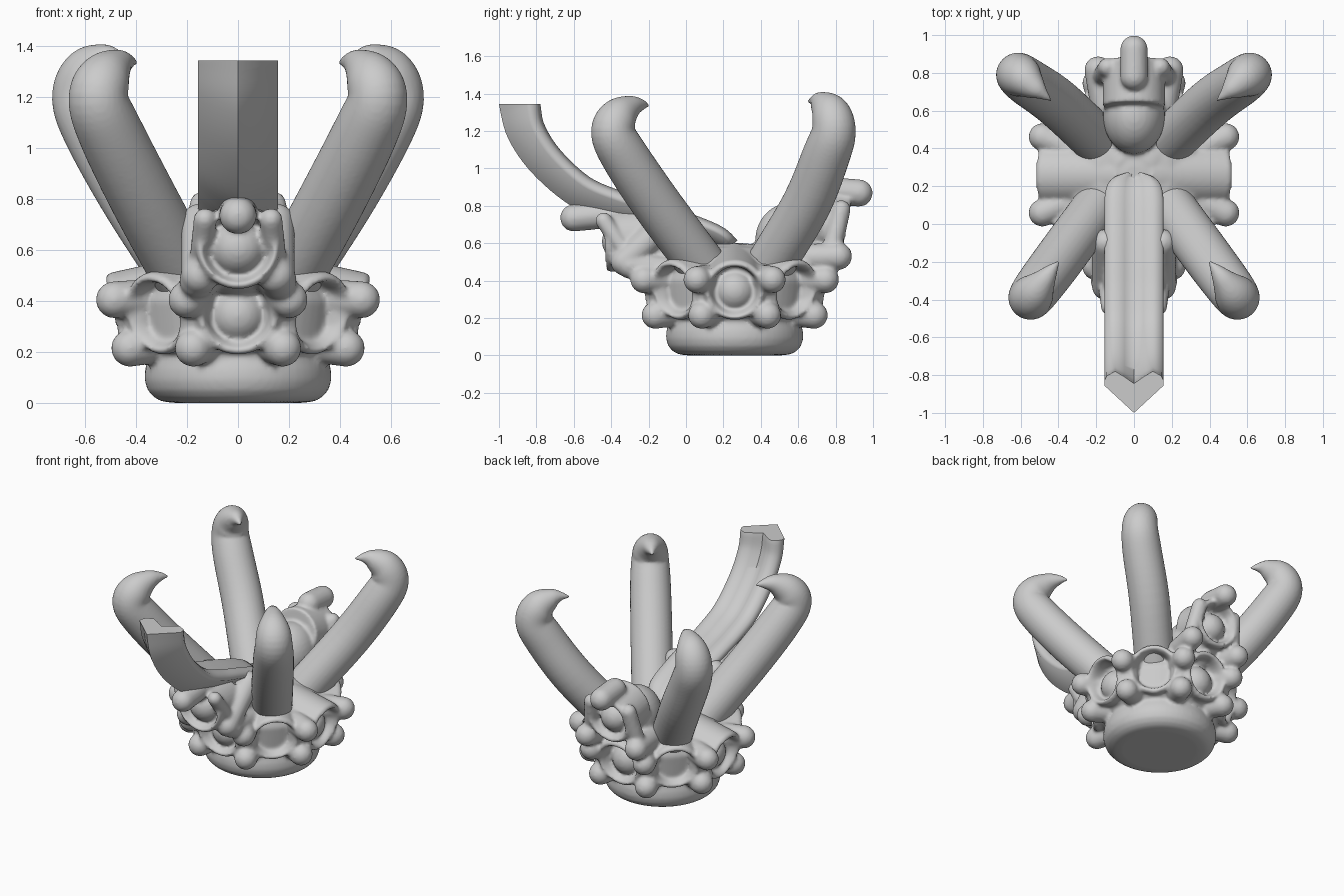
import bpy, bmesh, math
from mathutils import Vector

if "Cube" in bpy.data.objects:
    bpy.data.objects.remove(bpy.data.objects["Cube"])

C = Vector((0, 0.26, 0))   # axis of the body
UP = Vector((0, 0, 1))


def finish(name, bm, angle=40):
    bmesh.ops.remove_doubles(bm, verts=bm.verts, dist=1e-5)
    bmesh.ops.recalc_face_normals(bm, faces=bm.faces)
    me = bpy.data.meshes.new(name)
    bm.to_mesh(me)
    bm.free()
    ob = bpy.data.objects.new(name, me)
    bpy.context.collection.objects.link(ob)
    bpy.ops.object.select_all(action='DESELECT')
    ob.select_set(True)
    bpy.context.view_layer.objects.active = ob
    bpy.ops.object.shade_smooth_by_angle(angle=math.radians(angle))
    return ob


def blend(ob, voxel, steps):
    # melt overlapping volumes into one smooth skin
    m = ob.modifiers.new("remesh", 'REMESH')
    m.mode, m.voxel_size, m.use_smooth_shade = 'VOXEL', voxel, True
    s = ob.modifiers.new("smooth", 'SMOOTH')
    s.factor, s.iterations = 0.5, steps


def skin(bm, rings):
    n = len(rings[0])
    vs = [[bm.verts.new(p) for p in r] for r in rings]
    for a, b in zip(vs, vs[1:]):
        for i in range(n):
            j = (i + 1) % n
            bm.faces.new((a[i], a[j], b[j], b[i]))
    bm.faces.new(vs[0])
    bm.faces.new(vs[-1])


def lathe(name, profile, start, axis=(0, 0, 1), seg=32):
    # profile of (radius, distance along axis)
    q = Vector(axis).to_track_quat('Z', 'Y')
    bm = bmesh.new()
    skin(bm, [[Vector(start) + q @ Vector((r * math.cos(2 * math.pi * i / seg),
                                           r * math.sin(2 * math.pi * i / seg), h))
               for i in range(seg)] for r, h in profile])
    return finish(name, bm)


def capsule(name, a, b, r):
    a, b = Vector(a), Vector(b)
    L = (b - a).length
    arc = [(r * math.cos(t * math.pi / 16), r * math.sin(t * math.pi / 16)) for t in range(8)]
    prof = [(x, -h) for x, h in reversed(arc)] + [(x, L + h) for x, h in arc]
    return lathe(name, prof, a, b - a, 24)


def ring_cell(name, a, b, ro, ri, depth=0.13):
    # tube with a rounded rim and a recessed floor
    a, b = Vector(a), Vector(b)
    L = (b - a).length
    f = L - depth
    prof = [(ro, 0), (ro, L - 0.02), (ro - 0.012, L - 0.004), (ro - 0.025, L),
            (ri + 0.01, L - 0.01), (ri, L - 0.03), (ri * 0.9, f + 0.03), (ri * 0.6, f), (0.002, f - 0.005)]
    return lathe(name, prof, a, b - a, 40)


def smooth_path(pts, n=6):
    # Catmull-Rom interpolation
    P = [Vector(p) for p in pts]
    P = [2 * P[0] - P[1]] + P + [2 * P[-1] - P[-2]]
    out = []
    for k in range(1, len(P) - 2):
        a, b, c, d = P[k - 1:k + 3]
        for i in range(n):
            t = i / n
            out.append(0.5 * (2 * b + (c - a) * t + (2 * a - 5 * b + 4 * c - d) * t * t
                              + (3 * b - a - 3 * c + d) * t ** 3))
    return out + [P[-2]]


def tangents(pts):
    return [(pts[min(i + 1, len(pts) - 1)] - pts[max(i - 1, 0)]).normalized() for i in range(len(pts))]


def horn(name, pts, side):
    path = smooth_path([Vector(p) for p in pts])
    pos = [Vector((side * p[0], p[1], p[2])) for p in path]
    across = (pos[-1] - pos[0]).cross(UP).normalized()
    rings = []
    for p, t, v in zip(path, tangents(pos), pos):
        n = across.cross(t).normalized()
        r = max(p[3], 0.004)
        rings.append([v + across * r * math.cos(a) + n * r * math.sin(a)
                      for a in (2 * math.pi * i / 28 for i in range(28))])
    bm = bmesh.new()
    skin(bm, rings)
    blend(finish(name, bm, 60), 0.01, 4)


def ball(name, loc, scale):
    bm = bmesh.new()
    bmesh.ops.create_uvsphere(bm, u_segments=32, v_segments=16, radius=1)
    bmesh.ops.scale(bm, vec=scale, verts=bm.verts)
    bmesh.ops.translate(bm, vec=loc, verts=bm.verts)
    return finish(name, bm)


# base and core
parts = [lathe("base", [(0.25, 0), (0.30, 0.006), (0.33, 0.022), (0.355, 0.05), (0.367, 0.09), (0.365, 0.13),
                        (0.355, 0.17), (0.34, 0.24)], C, seg=64),
         lathe("core", [(0.34, 0.18), (0.385, 0.21), (0.41, 0.40), (0.39, 0.46), (0.33, 0.52),
                        (0.2, 0.575), (0.05, 0.60)], C, seg=64)]

# eight cells around the body, with knobbed ribs between them
for k in range(8):
    a = k * math.pi / 4
    d = Vector((math.cos(a), math.sin(a), 0))
    R = 0.47 if k % 2 else 0.49
    parts.append(ring_cell("cell", C + d * 0.06 + UP * 0.44, C + d * R + UP * 0.345, 0.165, 0.125))
    if k % 2 == 0:
        parts.append(ball("dome", C + d * 0.355 + UP * 0.345, (0.11,) * 3))
    a += math.pi / 8
    d = Vector((math.cos(a), math.sin(a), 0))
    parts += [capsule("upper_knob", C + d * 0.25 + UP * 0.42, C + d * 0.525 + UP * 0.405, 0.073),
              capsule("lower_knob", C + d * 0.25 + UP * 0.24, C + d * 0.46 + UP * 0.215, 0.073),
              capsule("rib", C + d * 0.40 + UP * 0.23, C + d * 0.445 + UP * 0.40, 0.06)]

# front upper cell under the spout
parts += [ring_cell("front_cell", (0, -.20, .625), (0, -.44, .61), 0.165, 0.13, 0.10),
          ball("front_neck", (0, -.08, .55), (.17, .24, .14)),
          ball("front_dome", (0, -.34, .61), (.11,) * 3),
          capsule("front_cap", (0, -.40, .755), (0, -.60, .735), 0.073)]

# back upper cell and crest
parts += [ring_cell("back_cell", (0, .62, .735), (0, .865, .69), 0.165, 0.125, 0.11),
          ball("back_neck", (0, .57, .62), (.165, .20, .20)),
          ball("back_dome", (0, .76, .69), (.10,) * 3),
          capsule("back_cap", (0, .78, .88), (0, .925, .868), 0.073)]
for s in (-1, 1):
    parts += [capsule("front_rib", (s * .15, -.10, .71), (s * .15, -.33, .50), 0.073),
              capsule("front_side", (s * .15, -.30, .52), (s * .13, -.44, .72), 0.045),
              capsule("front_support", (s * .15, -.02, .45), (s * .16, -.30, .48), 0.07),
              capsule("back_rib", (s * .15, .58, .52), (s * .19, .815, .53), 0.073),
              capsule("back_side", (s * .18, .77, .53), (s * .14, .83, .78), 0.05)]

# melt all body parts together
bpy.ops.object.select_all(action='DESELECT')
for p in parts:
    p.select_set(True)
bpy.context.view_layer.objects.active = parts[0]
bpy.ops.object.join()
parts[0].name = "lattice_body"
blend(parts[0], 0.012, 4)

# four curling horns
front = [(.18, .11, .45, .13), (.37, -.15, .8, .132), (.50, -.325, 1.06, .128), (.548, -.39, 1.19, .118),
         (.525, -.36, 1.275, .105), (.475, -.295, 1.328, .064), (.43, -.235, 1.34, .03), (.395, -.195, 1.335, .004)]
back = [(.18, .43, .45, .13), (.405, .64, .8, .132), (.56, .75, 1.07, .128), (.613, .79, 1.2, .118),
        (.585, .77, 1.297, .105), (.525, .72, 1.35, .064), (.48, .685, 1.362, .03), (.435, .65, 1.355, .004)]
for s in (-1, 1):
    horn("front_horn", front, s)
    horn("back_horn", back, s)

# long upswept front spout with a chevron section
spine = smooth_path([(0, .235, .57), (0, .16, .63), (0, 0, .69), (0, -.2, .75), (0, -.38, .80), (0, -.57, .88),
                     (0, -.75, 1.04), (0, -.855, 1.2), (0, -.89, 1.345)])
section = [(0, .11), (.157, -.035), (.157, -.06), (.145, -.085), (.1, -.11), (.05, -.08), (0, -.045),
           (-.05, -.08), (-.1, -.11), (-.145, -.085), (-.157, -.06), (-.157, -.035)]
tan = tangents(spine)
tan[-1] = UP
rings = []
for i, (p, t) in enumerate(zip(spine, tan)):
    n = Vector((1, 0, 0)).cross(t)
    s = 0.55 + 0.45 * i / (len(spine) - 1)
    u = min(1, i / 9)
    w = 0.3 + 0.7 * math.sqrt(1 - (1 - u) ** 2)     # rounded root
    rings.append([p + Vector((x * w, 0, 0)) + n * y * s for x, y in section])
bm = bmesh.new()
skin(bm, rings)
finish("front_spout", bm, 65)
